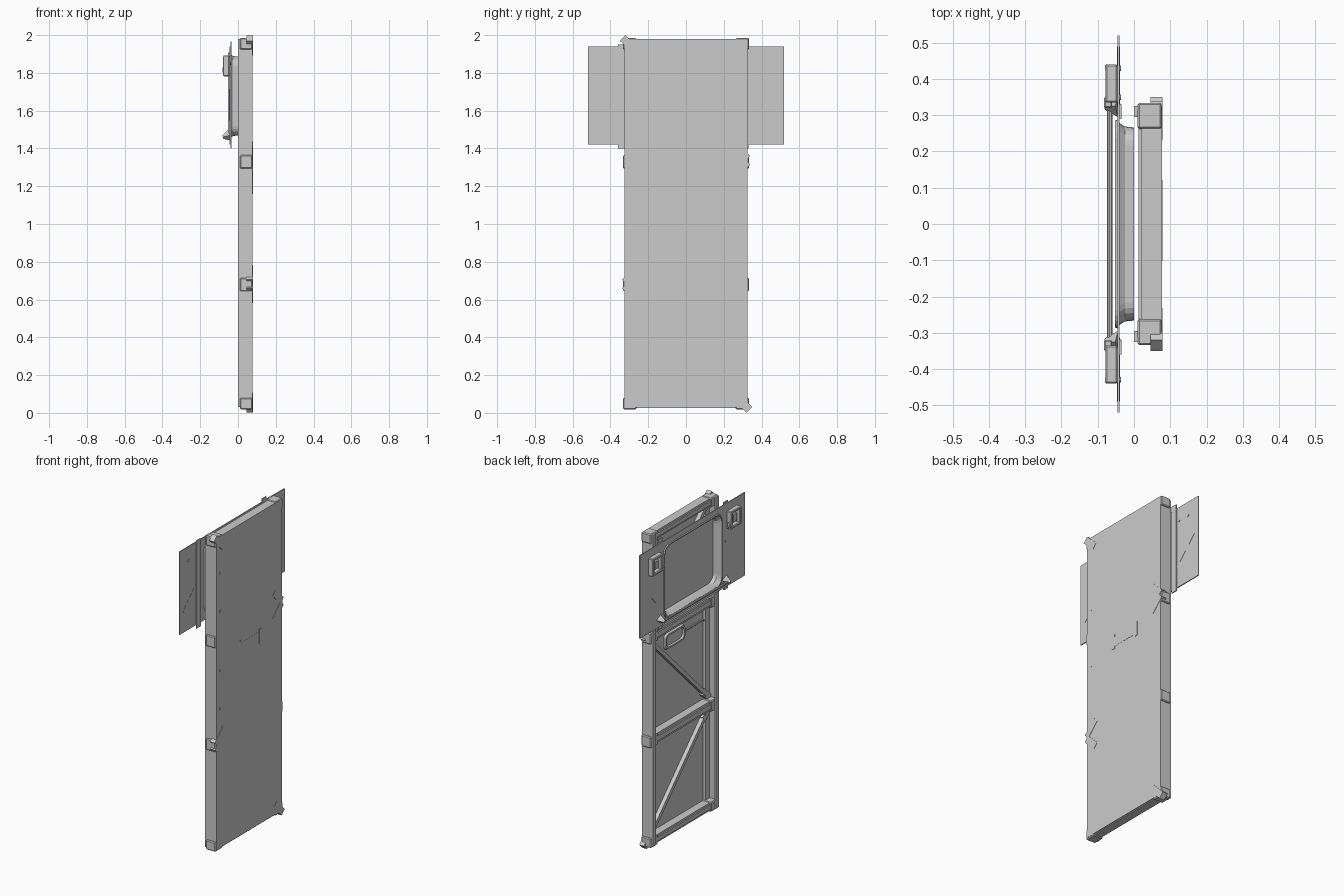
import bpy, bmesh, math
from mathutils import Matrix, Vector

if "Cube" in bpy.data.objects:
    bpy.data.objects.remove(bpy.data.objects["Cube"], do_unlink=True)

grey = bpy.data.materials.new("plain grey")
grey.use_nodes = True
grey.diffuse_color = (0.6, 0.6, 0.6, 1)
grey.node_tree.nodes["Principled BSDF"].inputs["Base Color"].default_value = (0.6, 0.6, 0.6, 1)


def finish(name, bm):
    bmesh.ops.recalc_face_normals(bm, faces=bm.faces)
    mesh = bpy.data.meshes.new(name)
    bm.to_mesh(mesh)
    bm.free()
    mesh.materials.append(grey)
    obj = bpy.data.objects.new(name, mesh)
    bpy.context.collection.objects.link(obj)
    return obj


def box(name, x, y, z, turn=0.0, bevel=0.0):
    """Box from (min, max) pairs, optionally turned about its own x axis."""
    size = [b - a for a, b in (x, y, z)]
    mid = [(a + b) / 2 for a, b in (x, y, z)]
    bm = bmesh.new()
    bmesh.ops.create_cube(bm, size=1, matrix=Matrix.Translation(mid)
                          @ Matrix.Rotation(turn, 4, "X") @ Matrix.Diagonal((*size, 1)))
    if bevel:
        bmesh.ops.bevel(bm, geom=bm.edges[:], offset=bevel, segments=1, affect="EDGES")
    return finish(name, bm)


def rod(name, a, b, radius, sides=10, tip=None):
    a, b = Vector(a), Vector(b)
    bm = bmesh.new()
    place = Matrix.Translation((a + b) / 2) @ (b - a).to_track_quat("Z", "Y").to_matrix().to_4x4()
    bmesh.ops.create_cone(bm, cap_ends=True, segments=sides, radius1=radius,
                          radius2=radius if tip is None else tip, depth=(b - a).length, matrix=place)
    return finish(name, bm)


def rounded(bm, x, half_y, z0, z1, r, steps=5):
    """Ring of vertices in the shape of a rounded rectangle."""
    ring = []
    for i, (sy, top) in enumerate(((1, 1), (-1, 1), (-1, 0), (1, 0))):
        cz = z1 - r if top else z0 + r
        for k in range(steps + 1):
            t = math.pi / 2 * (i + k / steps)
            ring.append(bm.verts.new((x, sy * (half_y - r) + r * math.cos(t), cz + r * math.sin(t))))
    return ring


def bridge(bm, a, b):
    for i in range(len(a)):
        j = (i + 1) % len(a)
        bm.faces.new((a[i], a[j], b[j], b[i]))


def thicken(obj, amount):
    mod = obj.modifiers.new("thickness", "SOLIDIFY")
    mod.thickness = amount
    mod.offset = 0


# Main panel and side channels
box("main_panel", (0.07, 0.077), (-0.325, 0.325), (0.03, 1.98))
for s, side in ((-1, "right"), (1, "left")):
    def span(a, b, s=s):
        return tuple(sorted((s * a, s * b)))
    box(side + "_channel_web", (0.0, 0.075), span(0.313, 0.325), (0.03, 1.98))
    box(side + "_channel_lip", (0.0, 0.01), span(0.295, 0.325), (0.03, 1.98))
    box(side + "_inner_post", (0.055, 0.075), span(0.27, 0.315), (0.04, 1.96))

# Cross beams with a sleeve at each end
for i, z in enumerate((0.05, 0.68, 1.33, 1.955)):
    h = 0.025 if i in (0, 3) else 0.03
    box(f"cross_beam_{i}", (0.02, 0.072), (-0.28, 0.28), (z - h, z + h))
    box(f"beam_ridge_{i}", (0.012, 0.022), (-0.27, 0.27), (z - h * 0.5, z + h * 0.5))
    for s in (-1, 1):
        y = tuple(sorted((s * 0.262, s * 0.334)))
        box(f"beam_sleeve_{i}", (0.01, 0.0765), y, (z - h - 0.006, z + h + 0.004), bevel=0.005)

# Diagonal braces with end plates
braces = [((-0.335, 1.984), (0.325, 1.345)),
          ((0.325, 1.33), (-0.325, 0.69)),
          ((-0.325, 0.675), (0.335, 0.016))]
for i, (a, b) in enumerate(braces):
    dy, dz = b[0] - a[0], b[1] - a[1]
    length, turn = math.hypot(dy, dz), math.atan2(dz, dy)
    my, mz = (a[0] + b[0]) / 2, (a[1] + b[1]) / 2
    box(f"diagonal_brace_{i}", (0.045, 0.076), (my - length / 2 + 0.05, my + length / 2 - 0.05),
        (mz - 0.012, mz + 0.012), turn)
    for end, sign in ((a, 1), (b, -1)):
        cy = end[0] + sign * 0.055 * math.cos(turn)
        cz = end[1] + sign * 0.055 * math.sin(turn)
        box(f"brace_end_plate_{i}", (0.046, 0.079), (cy - 0.055, cy + 0.055),
            (cz - 0.021, cz + 0.021), turn)

# Window plate with a rounded opening
Z0, Z1 = 1.455, 1.9
bm = bmesh.new()
hole = rounded(bm, -0.043, 0.28, Z0, Z1, 0.05)
outer = [bm.verts.new((-0.043, y, z)) for y, z in ((-0.52, 1.42), (0.52, 1.42), (0.52, 1.94), (-0.52, 1.94))]
edges = [bm.edges.new((r[i - 1], r[i])) for r in (hole, outer) for i in range(len(r))]
bmesh.ops.triangle_fill(bm, edges=edges, use_beauty=True, normal=(1, 0, 0))
thicken(finish("window_plate", bm), 0.006)

# Recessed window frame and pane
bm = bmesh.new()
rings = [rounded(bm, x, 0.28 - d, Z0 + d, Z1 - d, 0.05)
         for x, d in ((-0.046, 0.0), (-0.026, 0.013), (-0.002, 0.015))]
for a, b in zip(rings, rings[1:]):
    bridge(bm, a, b)
bm.faces.new(rings[-1])
thicken(finish("window_recess", bm), 0.004)

# Raised rim around the window
bm = bmesh.new()
rims = [rounded(bm, x, 0.28 + d, Z0 - d, Z1 + d, 0.05)
        for x, d in ((-0.046, 0.008), (-0.052, 0.006), (-0.052, 0.0), (-0.046, -0.001))]
for a, b in zip(rims, rims[1:]):
    bridge(bm, a, b)
finish("window_rim", bm)

# Edge strips beside the panel
box("right_edge_strip", (-0.04, -0.034), (-0.36, -0.32), (1.40, 1.95))
box("left_edge_strip", (-0.04, -0.034), (0.29, 0.33), (1.40, 1.965))

# Wing creases, clips, bolts and the lower bar
for s, side in ((-1, "right"), (1, "left")):
    def span(a, b, s=s):
        return tuple(sorted((s * a, s * b)))
    box(side + "_wing_crease", (-0.047, -0.039), span(0.29, 0.52), (1.627, 1.635), math.pi / 4)
    for z in (1.79, 1.885):
        box(side + "_clip_bar", (-0.078, -0.045), span(0.335, 0.44), (z - 0.008, z + 0.008), bevel=0.004)
    for y in (0.345, 0.43):
        box(side + "_clip_post", (-0.08, -0.045), span(y - 0.01, y + 0.01), (1.785, 1.89), bevel=0.004)
    box(side + "_clip_latch", (-0.07, -0.045), span(0.365, 0.41), (1.81, 1.865), bevel=0.005)
    box(side + "_clip_hook", (-0.083, -0.06), span(0.32, 0.35), (1.80, 1.83), bevel=0.004)
    for y in (0.35, 0.43):
        rod(side + "_wing_bolt", (-0.045, s * y, 1.85), (-0.036, s * y, 1.85), 0.008)
    rod(side + "_bar_foot", (-0.044, s * 0.325, 1.47), (-0.08, s * 0.325, 1.46), 0.03, 4, 0.01)
rod("lower_bar", (-0.067, -0.32, 1.46), (-0.067, 0.32, 1.46), 0.008)
bpy.context.view_layer.objects.active = bpy.data.objects["lower_bar"]
bpy.data.objects["lower_bar"].select_set(True)
bpy.ops.object.shade_smooth_by_angle()

# Grip recess, latch rods and rod guides on the inner side of the panel
bm = bmesh.new()
grip = [rounded(bm, x, 0.1 - d, 1.16 + d, 1.26 - d, 0.025)
        for x, d in ((0.07, 0.0), (0.058, 0.004), (0.058, 0.014), (0.07, 0.016))]
for ring in grip:
    for v in ring:
        v.co.y += 0.02
for a, b in zip(grip, grip[1:]):
    bridge(bm, a, b)
finish("grip_rim", bm)
rod("latch_rod_across", (0.066, -0.265, 1.21), (0.066, -0.08, 1.21), 0.005)
rod("latch_rod_bend", (0.066, -0.265, 1.21), (0.066, -0.285, 1.185), 0.005)
rod("latch_rod_down", (0.066, -0.285, 1.185), (0.066, -0.285, 0.88), 0.005)
for z in (0.9, 1.14, 1.51, 1.75):
    box("rod_guide", (0.056, 0.0775), (-0.291, -0.279), (z - 0.008, z + 0.008))

# Outer grip on the panel face
box("outer_grip", (0.07, 0.078), (-0.08, 0.1), (1.175, 1.235))
for y in (-0.09, 0.11):
    box("outer_grip_end", (0.07, 0.079), (y - 0.012, y + 0.012), (1.16, 1.25))
